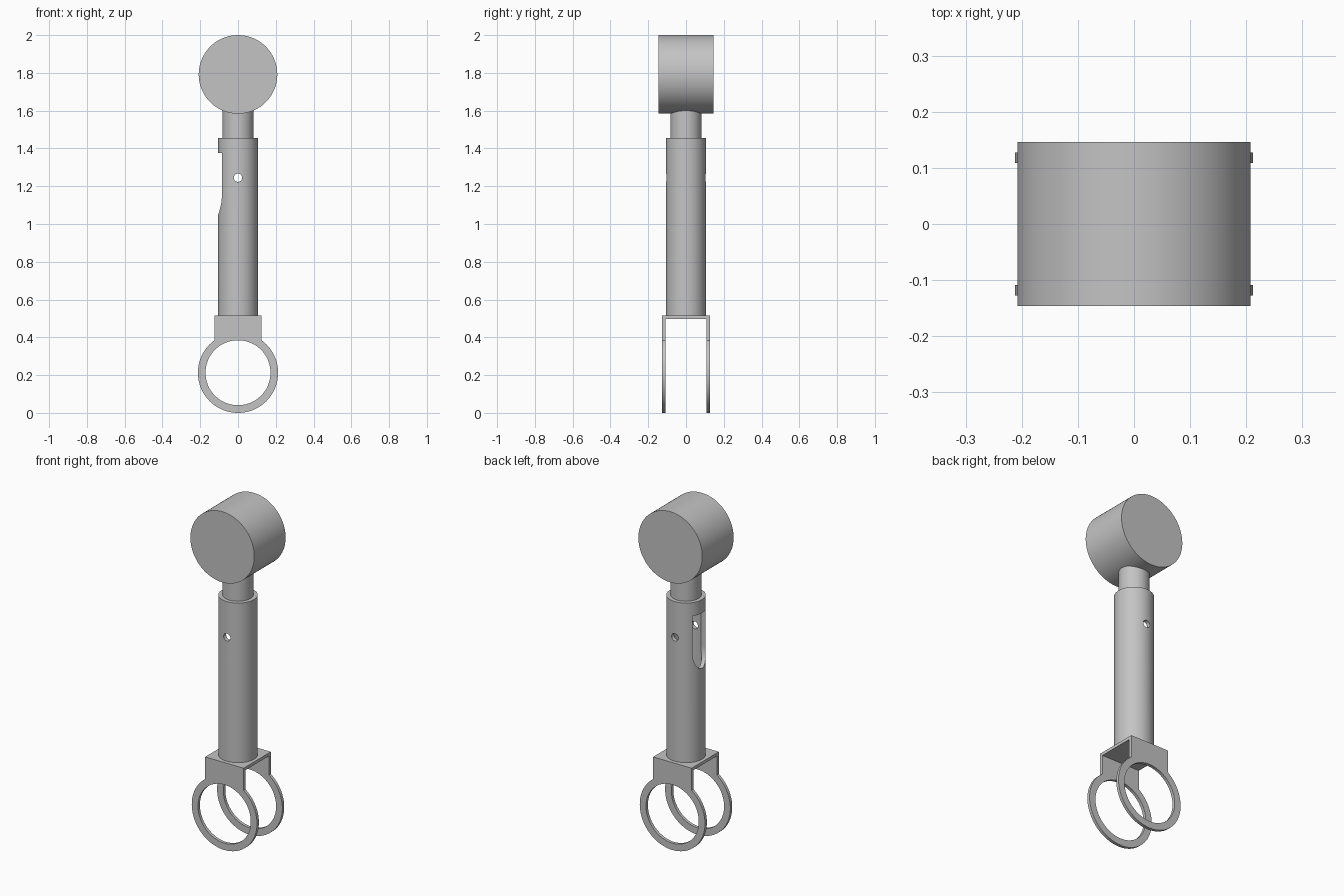
import bpy, bmesh, math
from mathutils import Vector

if "Cube" in bpy.data.objects:
    bpy.data.objects.remove(bpy.data.objects["Cube"], do_unlink=True)

grey = bpy.data.materials.new("plain grey")
grey.use_nodes = True
colour = (0.55, 0.55, 0.55, 1)
grey.diffuse_color = colour
grey.node_tree.nodes["Principled BSDF"].inputs["Base Color"].default_value = colour


def prism(name, outline, depth):
    """Extrude a closed outline of 3D points along the depth vector."""
    bm = bmesh.new()
    face = bm.faces.new([bm.verts.new(p) for p in outline])
    top = bmesh.ops.extrude_face_region(bm, geom=[face])["geom"]
    moved = [v for v in top if isinstance(v, bmesh.types.BMVert)]
    bmesh.ops.translate(bm, verts=moved, vec=Vector(depth))
    bmesh.ops.recalc_face_normals(bm, faces=bm.faces)
    mesh = bpy.data.meshes.new(name)
    bm.to_mesh(mesh)
    bm.free()
    mesh.materials.append(grey)
    obj = bpy.data.objects.new(name, mesh)
    bpy.context.collection.objects.link(obj)
    return obj


def arc(radius, start=0, end=2 * math.pi, steps=96, closed=True):
    count = steps if closed else steps + 1
    return [(radius * math.cos(start + (end - start) * i / steps),
             radius * math.sin(start + (end - start) * i / steps)) for i in range(count)]


def upright(name, radius, z0, z1):
    return prism(name, [(x, y, z0) for x, y in arc(radius)], (0, 0, z1 - z0))


def along_y(name, radius, z, half, steps=96):
    return prism(name, [(x, -half, z + h) for x, h in arc(radius, steps=steps)],
                 (0, 2 * half, 0))


def cut(obj, *cutters):
    """Subtract each cutter from the object, then discard the cutter."""
    bpy.context.view_layer.objects.active = obj
    for cutter in cutters:
        cutter.hide_render = True
        mod = obj.modifiers.new("cut", 'BOOLEAN')
        mod.operation = 'DIFFERENCE'
        mod.solver = 'EXACT'
        mod.object = cutter
        bpy.ops.object.modifier_apply(modifier=mod.name)
        bpy.data.objects.remove(cutter, do_unlink=True)


# Drum-shaped head and the rod below it
HEAD_R, HEAD_Z = 0.208, 1.792
head = along_y("head_drum", HEAD_R, HEAD_Z, 0.146, 128)
rod = upright("neck_rod", 0.082, 1.385, 1.7)

# Hollow handle tube with a side slot and a cross pin hole
TUBE_R, BASE_Z, TUBE_TOP = 0.105, 0.515, 1.455
tube = upright("handle_tube", TUBE_R, BASE_Z, TUBE_TOP)
SLOT_W, SLOT_TOP, SLOT_BEND = 0.061, 1.376, 1.15
slot_outline = [(-0.2, SLOT_W, SLOT_TOP), (-0.2, -SLOT_W, SLOT_TOP)]
slot_outline += [(-0.2, y * SLOT_W, SLOT_BEND + h * 0.1)
                 for y, h in arc(1, math.pi, 2 * math.pi, 24, False)]
cut(tube,
    upright("bore_cutter", 0.0821, BASE_Z + 0.02, TUBE_TOP + 0.1),
    prism("slot_cutter", slot_outline, (0.2, 0, 0)),
    along_y("pin_hole_cutter", 0.022, 1.245, 0.2, 32))

# Fork bracket: a square yoke with two rings
RING_R, TAB_W, HALF_Y, WALL = 0.2125, 0.125, 0.127, 0.018
rise = math.acos(TAB_W / RING_R)
outline = [(x, -HALF_Y, RING_R + h)
           for x, h in arc(RING_R, math.pi - rise, 2 * math.pi + rise, 96, False)]
outline += [(TAB_W, -HALF_Y, BASE_Z), (-TAB_W, -HALF_Y, BASE_Z)]
bracket = prism("fork_bracket", outline, (0, 2 * HALF_Y, 0))
inner_y, inner_z = HALF_Y - WALL, BASE_Z - WALL
gap = [(-0.4, -inner_y, -0.1), (-0.4, inner_y, -0.1),
       (-0.4, inner_y, inner_z), (-0.4, -inner_y, inner_z)]
cut(bracket,
    prism("gap_cutter", gap, (0.8, 0, 0)),
    along_y("ring_hole_cutter", 0.172, RING_R, 0.3))

# Smooth the round walls and keep the rims crisp
for obj in (head, rod, tube, bracket):
    bpy.ops.object.select_all(action='DESELECT')
    obj.select_set(True)
    bpy.context.view_layer.objects.active = obj
    bpy.ops.object.shade_smooth_by_angle(angle=math.radians(30))
